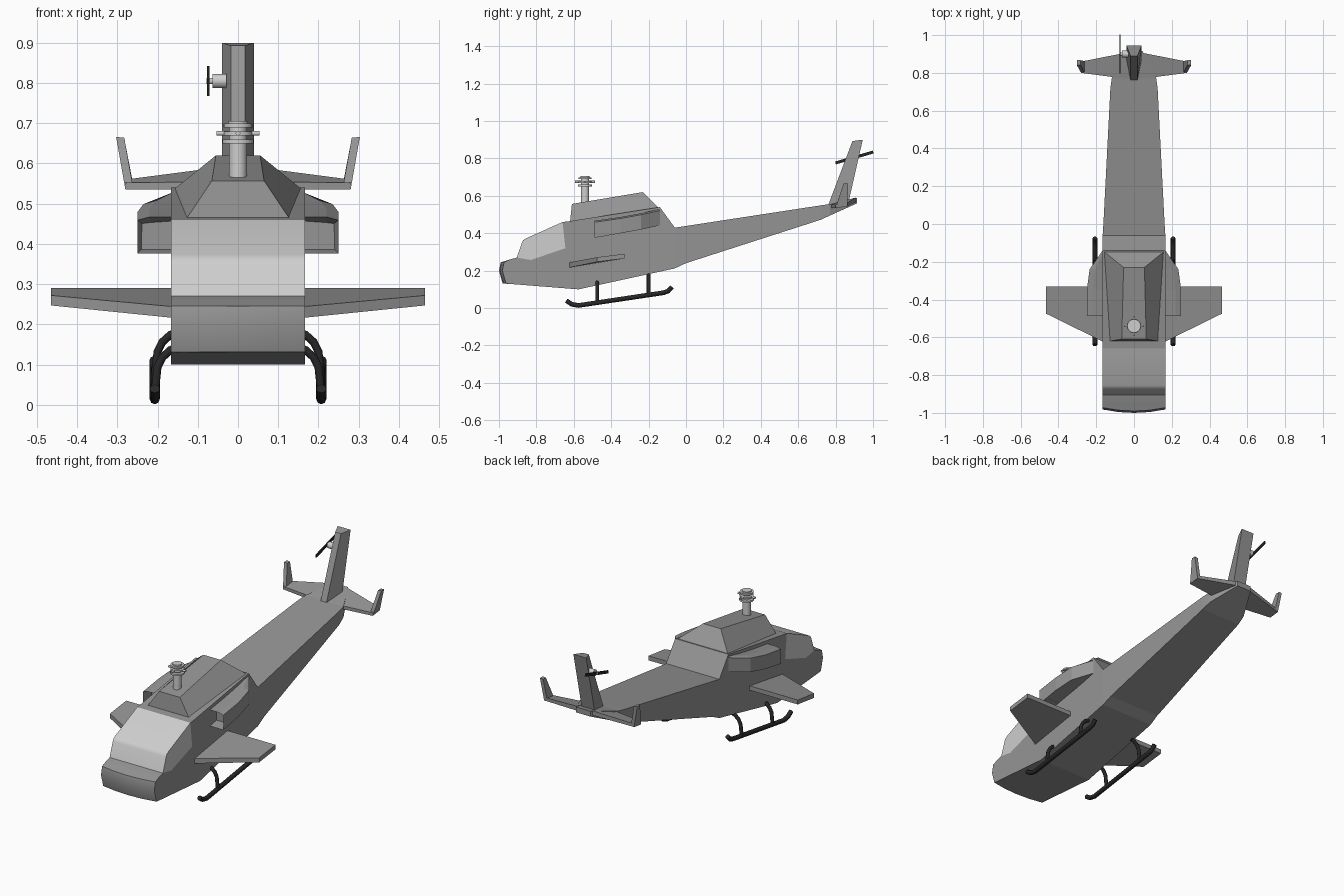
import bpy, bmesh
from math import radians, atan2
from mathutils import Vector

if "Cube" in bpy.data.objects:
    bpy.data.objects.remove(bpy.data.objects["Cube"])


def material(name, v):
    m = bpy.data.materials.new(name)
    m.use_nodes = True
    m.diffuse_color = (v, v, v, 1)
    m.node_tree.nodes["Principled BSDF"].inputs["Base Color"].default_value = (v, v, v, 1)
    return m


GREY = material("hull grey", 0.3)
PALE = material("canopy pale grey", 0.62)
BLACK = material("skid black", 0.02)


def finish(name, bm, mat, smooth=None):
    bmesh.ops.recalc_face_normals(bm, faces=bm.faces)
    me = bpy.data.meshes.new(name)
    bm.to_mesh(me)
    bm.free()
    me.materials.append(mat)
    ob = bpy.data.objects.new(name, me)
    bpy.context.collection.objects.link(ob)
    if smooth:
        bpy.ops.object.select_all(action="DESELECT")
        ob.select_set(True)
        bpy.context.view_layer.objects.active = ob
        bpy.ops.object.shade_smooth_by_angle(angle=radians(smooth))
    return ob


def loft(name, rings, mat, smooth=None, inset=None):
    """Bridge closed rings of points and cap both ends."""
    bm = bmesh.new()
    vs = [[bm.verts.new(p) for p in r] for r in rings]
    n = len(vs[0])
    for a, b in zip(vs, vs[1:]):
        for i in range(n):
            j = (i + 1) % n
            bm.faces.new((a[i], a[j], b[j], b[i]))
    cap = bm.faces.new(vs[0])
    bm.faces.new(vs[-1])
    if inset:
        bmesh.ops.recalc_face_normals(bm, faces=bm.faces)
        bmesh.ops.inset_region(bm, faces=[cap], thickness=inset)
        for v in cap.verts:
            v.co.y += 0.06
    return finish(name, bm, mat, smooth)


def slab(name, profile, half, mat, smooth=None):
    """Side profile (y, z) extruded across the width."""
    return loft(name, [[(x, y, z) for y, z in profile] for x in (-half, half)], mat, smooth)


def box_ring(y, z0, z1, w):
    return [(-w, y, z0), (w, y, z0), (w, y, z1), (-w, y, z1)]


def rod(name, a, b, r, mat, sides=16):
    a, b = Vector(a), Vector(b)
    bm = bmesh.new()
    rot = (b - a).to_track_quat("Z", "Y").to_matrix().to_4x4()
    rot.translation = (a + b) / 2
    bmesh.ops.create_cone(bm, cap_ends=True, segments=sides, radius1=r, radius2=r,
                          depth=(b - a).length, matrix=rot)
    return finish(name, bm, mat, 40)


def tube(name, pts, r, mat):
    cu = bpy.data.curves.new(name, "CURVE")
    cu.dimensions = "3D"
    cu.bevel_depth, cu.bevel_resolution = r, 2
    cu.use_fill_caps = True
    sp = cu.splines.new("POLY")
    sp.points.add(len(pts) - 1)
    for p, q in zip(sp.points, pts):
        p.co = (*q, 1)
    cu.materials.append(mat)
    ob = bpy.data.objects.new(name, cu)
    bpy.context.collection.objects.link(ob)


W = 0.166

# Cabin and lower hull
slab("cabin", [(-.94, .129), (-.575, .10), (-.06, .212), (-.06, .43), (-.14, .54),
               (-.62, .465), (-.66, .46), (-.645, .32), (-.83, .257), (-.905, .27),
               (-.94, .26)], W, GREY)

# Nose with a gently bowed front
nose = []
for z, front, back in ((.131, -.98, .129), (.2, -1.0, .2), (.246, -.99, .26)):
    ring = [(x * W, front + .018 * x * x, z) for x in (-1, -.5, 0, .5, 1)]
    nose.append(ring + [(W, -.94, back), (-W, -.94, back)])
loft("nose", nose, GREY, 30)

# Canopy
slab("canopy", [(-.905, .27), (-.877, .35), (-.87, .363), (-.855, .373), (-.66, .46),
                (-.645, .32), (-.83, .257)], W, PALE, 35)

# Tail boom
loft("tail_boom", [box_ring(*s) for s in ((-.06, .212, .43, W), (0, .24, .439, .162),
                                          (.72, .472, .549, .125), (.77, .495, .556, .118),
                                          (.915, .56, .59, .045))], GREY)

# Engine cowling on the roof
loft("roof_cowling", [
    [(-.13, -.62, .46), (.13, -.62, .46), (.16, -.145, .535), (-.16, -.145, .535)],
    [(-.065, -.61, .557), (.065, -.61, .557), (.055, -.23, .62), (-.055, -.23, .62)]], GREY)

# Tail fin, thin at the leading edge
loft("tail_fin", [
    [(-.018, .76, .55), (.018, .76, .55), (.04, .87, .57), (-.04, .87, .57)],
    [(-.018, .89, .893), (.018, .89, .893), (.04, .945, .9), (-.04, .945, .9)]], GREY)

for side, s in (("left", 1), ("right", -1)):
    # Stub wing
    loft(side + "_wing", [
        [(s * .15, -.63, .215), (s * .15, -.63, .243), (s * .15, -.33, .29), (s * .15, -.33, .265)],
        [(s * .465, -.475, .247), (s * .465, -.475, .272), (s * .465, -.33, .29),
         (s * .465, -.33, .265)]], GREY)

    # Engine pod with recessed intake
    pod = []
    for y, z0, z1, w in ((-.488, .376, .463, .25), (-.35, .40, .483, .25),
                         (-.24, .42, .503, .235), (-.14, .442, .525, .166)):
        x = max(w - .03, .16)
        pod.append([(s * .15, y, z0), (s * w, y, z0), (s * w, y, z1 - .004),
                    (s * x, y, z1 + .004), (s * .15, y, z1 + .004)])
    loft(side + "_engine_pod", pod, GREY, inset=.014)

    # Stabiliser and upturned tip
    loft(side + "_stabiliser", [
        [(s * .05, .77, .535), (s * .05, .77, .555), (s * .05, .905, .59), (s * .05, .905, .565)],
        [(s * .28, .80, .535), (s * .28, .80, .552), (s * .28, .86, .56), (s * .28, .86, .543)]], GREY)
    loft(side + "_stabiliser_tip", [
        [(s * .26, .80, .537), (s * .28, .80, .535), (s * .28, .862, .543), (s * .26, .862, .545)],
        [(s * .283, .842, .664), (s * .303, .842, .666), (s * .303, .867, .666),
         (s * .283, .867, .664)]], GREY)

    # Landing skid and its two struts
    tube(side + "_skid", [(s * .207, y, z) for y, z in (
        (-.64, .04), (-.61, .02), (-.575, .014), (-.12, .082), (-.095, .091), (-.075, .113))],
        .0125, BLACK)
    for part, y, top in (("front", -.475, .14), ("rear", -.2, .178)):
        foot = .014 + (y + .575) * .15
        tube(f"{side}_{part}_strut", [(s * .15, y, top + .003), (s * .168, y, top - .004),
                                      (s * .188, y, top - .022), (s * .2, y, top - .046),
                                      (s * .207, y, foot)], .01, BLACK)

# Rotor mast and hub
for name, z0, z1, r in (("rotor_mast", .54, .7, .022), ("mast_collar", .65, .66, .038),
                        ("hub_plate", .67, .68, .036), ("mast_cap", .69, .699, .036),
                        ("cap_top", .699, .706, .025)):
    rod(name, (0, -.54, z0), (0, -.54, z1), r, PALE, 20)
rod("hub_grip_across", (-.053, -.54, .675), (.053, -.54, .675), .006, PALE, 10)
rod("hub_grip_along", (0, -.593, .675), (0, -.487, .675), .006, PALE, 10)

# Tail rotor
HUB = Vector((-.074, .9, .805))
rod("tail_rotor_hub", HUB + Vector((.011, 0, 0)), HUB + Vector((.045, 0, 0)), .018, PALE)
rod("tail_rotor_shaft", HUB - Vector((.004, 0, 0)), HUB + Vector((.012, 0, 0)), .008, PALE)
blade = slab("tail_rotor_blades", [(-.105, -.008), (.105, -.008), (.105, .008), (-.105, .008)],
             .003, BLACK)
blade.location = HUB
blade.rotation_euler.x = atan2(.058, .2)
